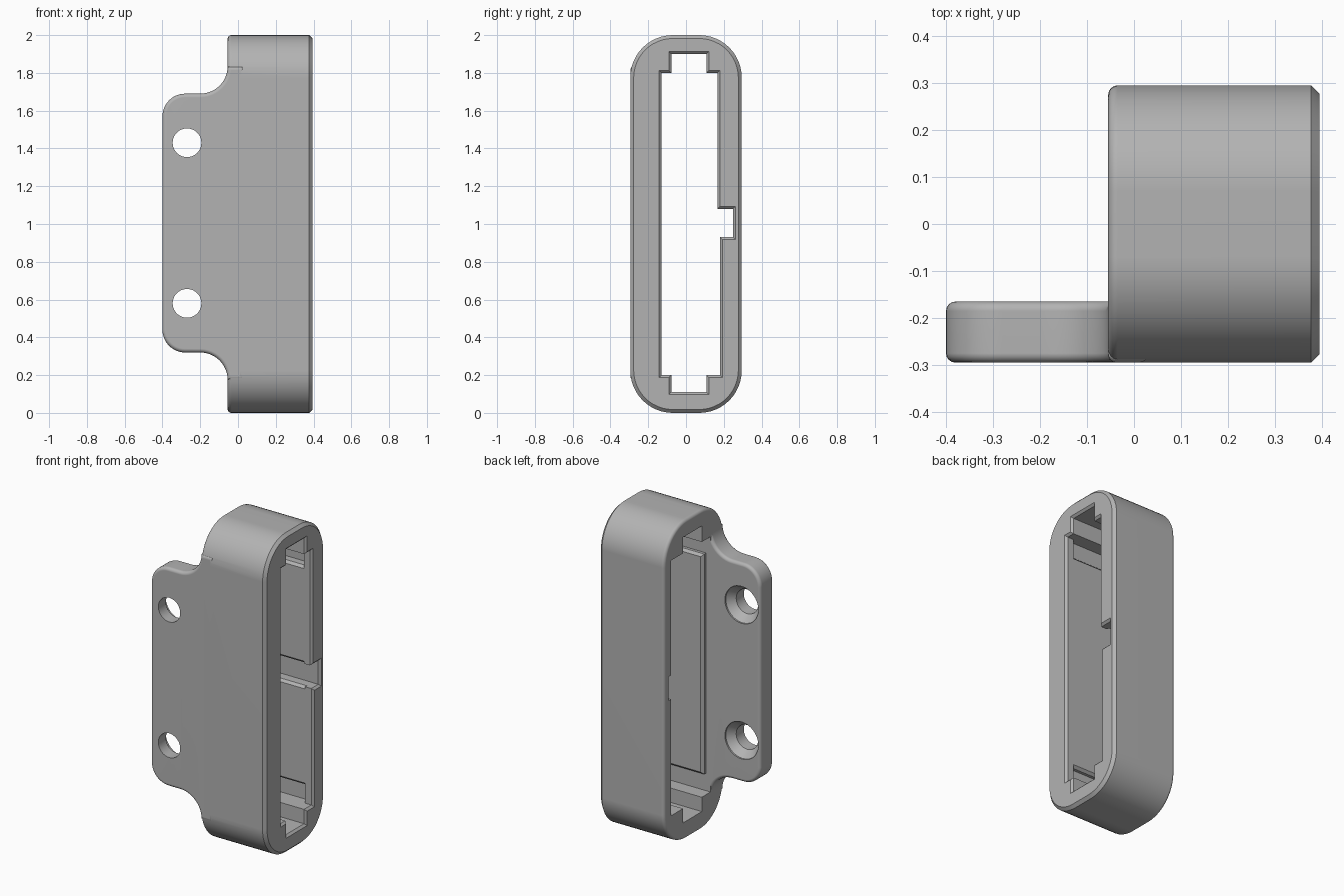
import bpy, bmesh, math
from mathutils import Vector

if "Cube" in bpy.data.objects:
    bpy.data.objects.remove(bpy.data.objects["Cube"], do_unlink=True)

grey = bpy.data.materials.new("matte_grey")
grey.use_nodes = True
COLOUR = (0.45, 0.45, 0.45, 1)
grey.diffuse_color = COLOUR
grey.node_tree.nodes["Principled BSDF"].inputs["Base Color"].default_value = COLOUR


def arc(cx, cy, r, a, b, n=12):
    """Points on an arc from angle a to b in degrees."""
    angles = [math.radians(a + (b - a) * i / n) for i in range(n + 1)]
    return [(cx + r * math.cos(t), cy + r * math.sin(t)) for t in angles]


def offset(pts, d):
    """Grow a counter-clockwise outline by d with mitred corners."""
    out = []
    for i, p in enumerate(pts):
        p = Vector(p)
        e1 = (p - Vector(pts[i - 1])).normalized()
        e2 = (Vector(pts[(i + 1) % len(pts)]) - p).normalized()
        n1, n2 = Vector((e1.y, -e1.x)), Vector((e2.y, -e2.x))
        out.append(tuple(p + (n1 + n2) * d / (1 + n1.dot(n2))))
    return out


def loft(name, outline, stations, axis):
    """Solid through copies of an outline; stations are (position, growth)."""
    bm = bmesh.new()
    rings = []
    for pos, grow in stations:
        ring = offset(outline, grow) if grow else outline
        rings.append([bm.verts.new((pos, u, v) if axis == "x" else (u, pos, v))
                      for u, v in ring])
    n = len(outline)
    for low, high in zip(rings, rings[1:]):
        for i in range(n):
            j = (i + 1) % n
            bm.faces.new((low[i], low[j], high[j], high[i]))
    bm.faces.new(rings[0][::-1])
    bm.faces.new(rings[-1])
    bmesh.ops.recalc_face_normals(bm, faces=bm.faces)
    mesh = bpy.data.meshes.new(name)
    bm.to_mesh(mesh)
    bm.free()
    mesh.materials.append(grey)
    obj = bpy.data.objects.new(name, mesh)
    bpy.context.collection.objects.link(obj)
    return obj


def rounded(start, end, r, n=4):
    """Stations with rounded rims at both ends."""
    steps = [math.radians(90 * i / n) for i in range(n + 1)]
    first = [(start + r * (1 - math.sin(t)), -r * (1 - math.cos(t))) for t in steps[::-1]]
    last = [(end - r * (1 - math.sin(t)), -r * (1 - math.cos(t))) for t in steps]
    return first + last


def rect(u0, v0, u1, v1):
    return [(u0, v0), (u1, v0), (u1, v1), (u0, v1)]


def combine(target, tool, operation):
    mod = target.modifiers.new("join", "BOOLEAN")
    mod.operation = operation
    mod.solver = "EXACT"
    mod.object = tool
    bpy.context.view_layer.objects.active = target
    bpy.ops.object.modifier_apply(modifier=mod.name)
    bpy.data.objects.remove(tool, do_unlink=True)


# Tall sleeve: rounded at the flange end, chamfered at the mouth
R, C = 0.225, 0.07
sleeve = (arc(C, R, R, -90, 0) + arc(C, 2 - R, R, 0, 90)
          + arc(-C, 2 - R, R, 90, 180) + arc(-C, R, R, 180, 270))
stations = rounded(-0.055, 0.3, 0.02)[:5] + [(0.377, 0), (0.395, -0.018)]
housing = loft("housing", sleeve, stations, "x")

# Mounting flange with flared shoulders
flange_outline = (arc(-0.28, 0.44, 0.12, 180, 270) + arc(-0.2, 0.175, 0.145, 90, 0)
                  + [(0.03, 0.175), (0.03, 1.835)]
                  + arc(-0.2, 1.835, 0.145, 0, -90) + arc(-0.28, 1.57, 0.12, 90, 180))
combine(housing, loft("flange", flange_outline, rounded(-0.295, -0.165, 0.02), "y"), "UNION")


def stepped(front, back_low, back_high, slot):
    """Opening outline with narrow end channels and a slot in the back wall."""
    return [(-0.078, 0.11), (0.108, 0.11), (0.108, 0.2), (back_low, 0.2),
            (back_low, 0.93), (slot, 0.93), (slot, 1.08), (back_high, 1.08),
            (back_high, 1.8), (0.108, 1.8), (0.108, 1.9), (-0.078, 1.9),
            (-0.078, 1.8), (front, 1.8), (front, 0.2), (-0.078, 0.2)]


# Wide inner cavity, then the narrower chamfered mouth
cavity = loft("cavity", stepped(-0.164, 0.225, 0.226, 0.25), [(-0.2, 0), (0.34, 0)], "x")
combine(housing, cavity, "DIFFERENCE")
mouth = loft("mouth", stepped(-0.13, 0.18, 0.167, 0.249),
             [(0.3, 0), (0.382, 0), (0.395, 0.013), (0.41, 0.013)], "x")
combine(housing, mouth, "DIFFERENCE")

# Countersunk screw holes
for z in (0.58, 1.43):
    hole = loft("screw_hole", arc(-0.27, z, 0.076, 0, 360, 40)[:-1],
                [(-0.4, 0), (-0.22, 0), (-0.175, 0.04), (-0.1, 0.04)], "y")
    combine(housing, hole, "DIFFERENCE")

# Raised guide pads on the inner walls
pads = [("front_pad", 0.31, 1.69, -0.2, -0.131, -0.025),
        ("lower_back_pad", 0.31, 0.93, 0.24, 0.181, 0.0),
        ("upper_back_pad", 1.08, 1.69, 0.24, 0.168, 0.0)]
for name, z0, z1, base, top, x0 in pads:
    bevel = math.copysign(0.015, top - base)
    pad = loft(name, rect(x0, z0, 0.38, z1),
               [(base, 0), (top - bevel, 0), (top, -0.015)], "y")
    combine(housing, pad, "UNION")

# Smooth curves, crisp edges
bpy.ops.object.select_all(action="DESELECT")
housing.select_set(True)
bpy.context.view_layer.objects.active = housing
bpy.ops.object.shade_smooth_by_angle(angle=math.radians(30))
weighted = housing.modifiers.new("even_shading", "WEIGHTED_NORMAL")
weighted.keep_sharp = True
